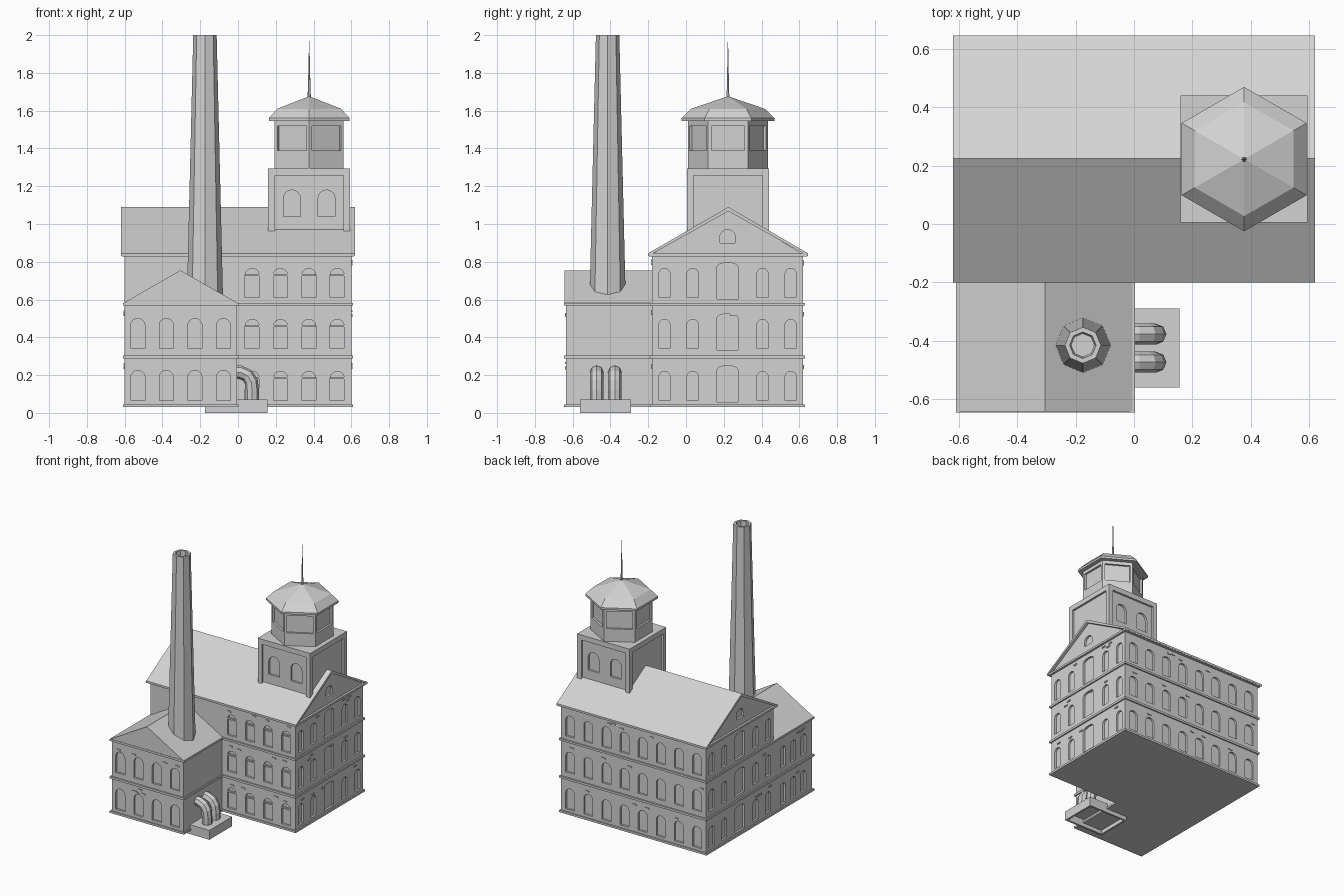
import bpy, bmesh, random
from math import pi, cos, sin
from mathutils import Vector

random.seed(4)
cube = bpy.data.objects.get("Cube")
if cube:
    bpy.data.objects.remove(cube, do_unlink=True)

GREY = (0.65, 0.65, 0.65, 1)
mat = bpy.data.materials.new("plain grey")
mat.use_nodes = True
mat.diffuse_color = GREY
mat.node_tree.nodes["Principled BSDF"].inputs["Base Color"].default_value = GREY

FRONT, RIGHT, BACK, LEFT = -pi / 2, 0, pi / 2, pi


def finish(name, bm):
    bmesh.ops.recalc_face_normals(bm, faces=bm.faces)
    me = bpy.data.meshes.new(name)
    bm.to_mesh(me)
    bm.free()
    me.materials.append(mat)
    ob = bpy.data.objects.new(name, me)
    bpy.context.collection.objects.link(ob)
    return ob


def slab(bm, pts, angle, d0, d1, centre=(0, 0)):
    """Extrude a (sideways, height) outline along a horizontal direction."""
    n = Vector((cos(angle), sin(angle), 0))
    t = Vector((-sin(angle), cos(angle), 0))
    c = Vector((centre[0], centre[1], 0))
    near, far = [[bm.verts.new(c + n * d + t * u + Vector((0, 0, z)))
                  for u, z in pts] for d in (d0, d1)]
    bm.faces.new(near)
    bm.faces.new(far)
    for i in range(len(pts)):
        j = (i + 1) % len(pts)
        bm.faces.new((near[i], near[j], far[j], far[i]))


def rect(u0, u1, z0, z1):
    return [(u0, z0), (u1, z0), (u1, z1), (u0, z1)]


def arch(u, w, z0, z1, rise):
    top = [(u + w / 2 * cos(k * pi / 8), z1 - rise + rise * sin(k * pi / 8))
           for k in range(9)]
    return [(u - w / 2, z0), (u + w / 2, z0)] + top


def prism(name, pts, angle, d0, d1):
    bm = bmesh.new()
    slab(bm, pts, angle, d0, d1)
    return finish(name, bm)


def box(name, x0, x1, y0, y1, z0, z1):
    return prism(name, rect(y0, y1, z0, z1), RIGHT, x0, x1)


def lathe(name, sides, rings, centre, turn=0):
    bm = bmesh.new()
    loops = [[bm.verts.new((centre[0] + r * cos(turn + 2 * pi * k / sides),
                            centre[1] + r * sin(turn + 2 * pi * k / sides), z))
              for k in range(sides)] for r, z in rings]
    for a, b in zip(loops, loops[1:]):
        for k in range(sides):
            m = (k + 1) % sides
            bm.faces.new((a[k], a[m], b[m], b[k]))
    bm.faces.new(loops[0])
    bm.faces.new(loops[-1])
    return finish(name, bm)


def carve(ob, cuts):
    """Sink a list of (outline, angle, wall distance, depth, centre) recesses."""
    bm = bmesh.new()
    for pts, angle, d, depth, centre in cuts:
        slab(bm, pts, angle, d - depth, d + 0.03, centre)
    cutter = finish("cutter", bm)
    cutter.hide_render = True
    mod = ob.modifiers.new("recesses", "BOOLEAN")
    mod.operation, mod.solver, mod.object = "DIFFERENCE", "EXACT", cutter
    bpy.context.view_layer.objects.active = ob
    bpy.ops.object.modifier_apply(modifier=mod.name)
    bpy.data.objects.remove(cutter, do_unlink=True)


DEPTH = 0.015
ORIGIN = (0, 0)
FLOORS = (0.065, 0.34, 0.61)
MID = 0.22

# Main hall with gabled ends
hall = prism("main_hall", [(-0.18, 0.03), (0.62, 0.03), (0.62, 0.84),
                           (MID, 1.08), (-0.18, 0.84)], RIGHT, -0.6, 0.6)
cuts = []
for z in FLOORS:
    for k in range(8):
        u = -0.525 + 0.15 * k
        cuts.append((arch(u, 0.074, z, z + 0.155, 0.035), BACK, 0.62, DEPTH, ORIGIN))
        if u > 0:
            cuts.append((arch(u, 0.074, z, z + 0.155, 0.035), FRONT, 0.18, DEPTH, ORIGIN))
            box("window_head_bar", u - 0.036, u + 0.036, -0.178, -0.16, z + 0.115, z + 0.125)
    for side, s in ((RIGHT, 1), (LEFT, -1)):
        for off in (-0.334, -0.185, 0.185, 0.334):
            cuts.append((arch(s * (MID + off), 0.059, z, z + 0.155, 0.028),
                         side, 0.6, DEPTH, ORIGIN))
        cuts.append((arch(s * MID, 0.11, z - 0.008, z + 0.185, 0.022),
                     side, 0.6, DEPTH, ORIGIN))
for side, s in ((RIGHT, 1), (LEFT, -1)):
    cuts.append((arch(s * MID, 0.08, 0.9, 0.97, 0.035), side, 0.6, DEPTH, ORIGIN))
carve(hall, cuts)

# Main roof
prism("main_roof", [(-0.2, 0.845), (0.225, 1.09), (0.645, 0.845), (0.645, 0.83),
                    (0.225, 1.068), (-0.2, 0.83)], RIGHT, -0.62, 0.62)

# Front wing
wing = box("front_wing", -0.6, -0.005, -0.635, -0.17, 0.03, 0.58)
cuts = []
for z in FLOORS[:2]:
    for k in range(4):
        cuts.append((arch(-0.53 + 0.151 * k, 0.075, z, z + 0.16, 0.037),
                     FRONT, 0.635, DEPTH, ORIGIN))
    for y in (-0.53, -0.41, -0.29):
        cuts.append((arch(-y, 0.059, z, z + 0.155, 0.028), LEFT, 0.6, DEPTH, ORIGIN))
carve(wing, cuts)
prism("wing_roof", [(-0.61, 0.58), (0, 0.58), (-0.305, 0.755)], FRONT, 0.17, 0.642)

# Plinth and string courses
for z0, z1 in ((0.03, 0.045), (0.287, 0.303), (0.568, 0.583)):
    box("hall_course", -0.61, 0.61, -0.19, 0.63, z0, z1)
    box("wing_course", -0.61, 0.003, -0.645, -0.18, z0, z1)
box("hall_cornice", -0.615, 0.615, -0.195, 0.64, 0.828, 0.843)

# Scattered proud bricks
bm = bmesh.new()
walls = ((RIGHT, 0.6, -0.16, 0.6, 3), (LEFT, 0.6, -0.6, 0.62, 2), (BACK, 0.62, -0.58, 0.58, 3),
         (FRONT, 0.18, 0.03, 0.58, 3), (FRONT, 0.635, -0.58, -0.03, 2))
for angle, d, lo, hi, floors in walls:
    for f in range(floors):
        for k in range(4):
            u = random.uniform(lo, hi - 0.03)
            z = FLOORS[f] + random.uniform(0.165, 0.195)
            slab(bm, rect(u, u + 0.03, z, z + 0.01), angle, d - 0.01, d + 0.006)
finish("proud_bricks", bm)

# Chimney, hollow at the top
lathe("chimney", 8, [(0.097, 0.55), (0.062, 2), (0.045, 2), (0.04, 1.85)], (-0.175, -0.415))

# Square tower base with framed sides
TC = (0.377, 0.222)
tower = box("tower_base", TC[0] - 0.217, TC[0] + 0.217, TC[1] - 0.217, TC[1] + 0.217, 0.85, 1.295)
carve(tower, [(rect(-0.182, 0.182, 0.8, 1.257), a, 0.217, 0.015, TC)
              for a in (FRONT, RIGHT, BACK, LEFT)])
carve(tower, [(arch(u, 0.09, 1.04, 1.18, 0.045), a, 0.202, DEPTH, TC)
              for a in (FRONT, BACK) for u in (-0.092, 0.092)])

# Six-sided lantern
lantern = lathe("lantern", 6, [(0.211, 1.29), (0.211, 1.55)], TC, pi / 6)
carve(lantern, [(rect(-0.088, 0.088, 1.39, 1.52), k * pi / 3, 0.183, DEPTH, TC)
                for k in range(6)])
lathe("lantern_roof", 6, [(0.247, 1.545), (0.247, 1.56), (0.195, 1.61), (0.004, 1.675)],
      TC, pi / 6)
lathe("spire", 6, [(0.009, 1.66), (0.006, 1.75), (0.001, 1.97)], TC)

# Hollow footing for the pipes, open underneath
bm = bmesh.new()
slab(bm, rect(-0.56, -0.29, 0, 0.07), RIGHT, -0.175, 0.155)
bmesh.ops.recalc_face_normals(bm, faces=bm.faces)
bmesh.ops.delete(bm, geom=[f for f in bm.faces if f.normal.z < -0.9], context="FACES")
footing = finish("pipe_footing", bm)
solid = footing.modifiers.new("walls", "SOLIDIFY")
solid.thickness, solid.offset = 0.02, -1

# Bent pipes
for y in (-0.473, -0.377):
    cu = bpy.data.curves.new("bent_pipe", "CURVE")
    cu.dimensions = "3D"
    cu.bevel_depth, cu.bevel_resolution = 0.036, 2
    cu.use_fill_caps = True
    path = [(-0.03, 0.215), (0.012, 0.215), (0.05, 0.198), (0.07, 0.165), (0.075, 0.12), (0.075, 0.06)]
    sp = cu.splines.new("POLY")
    sp.use_smooth = False
    sp.points.add(len(path) - 1)
    for p, (x, z) in zip(sp.points, path):
        p.co = (x, y, z, 1)
    cu.materials.append(mat)
    bpy.context.collection.objects.link(bpy.data.objects.new("bent_pipe", cu))
